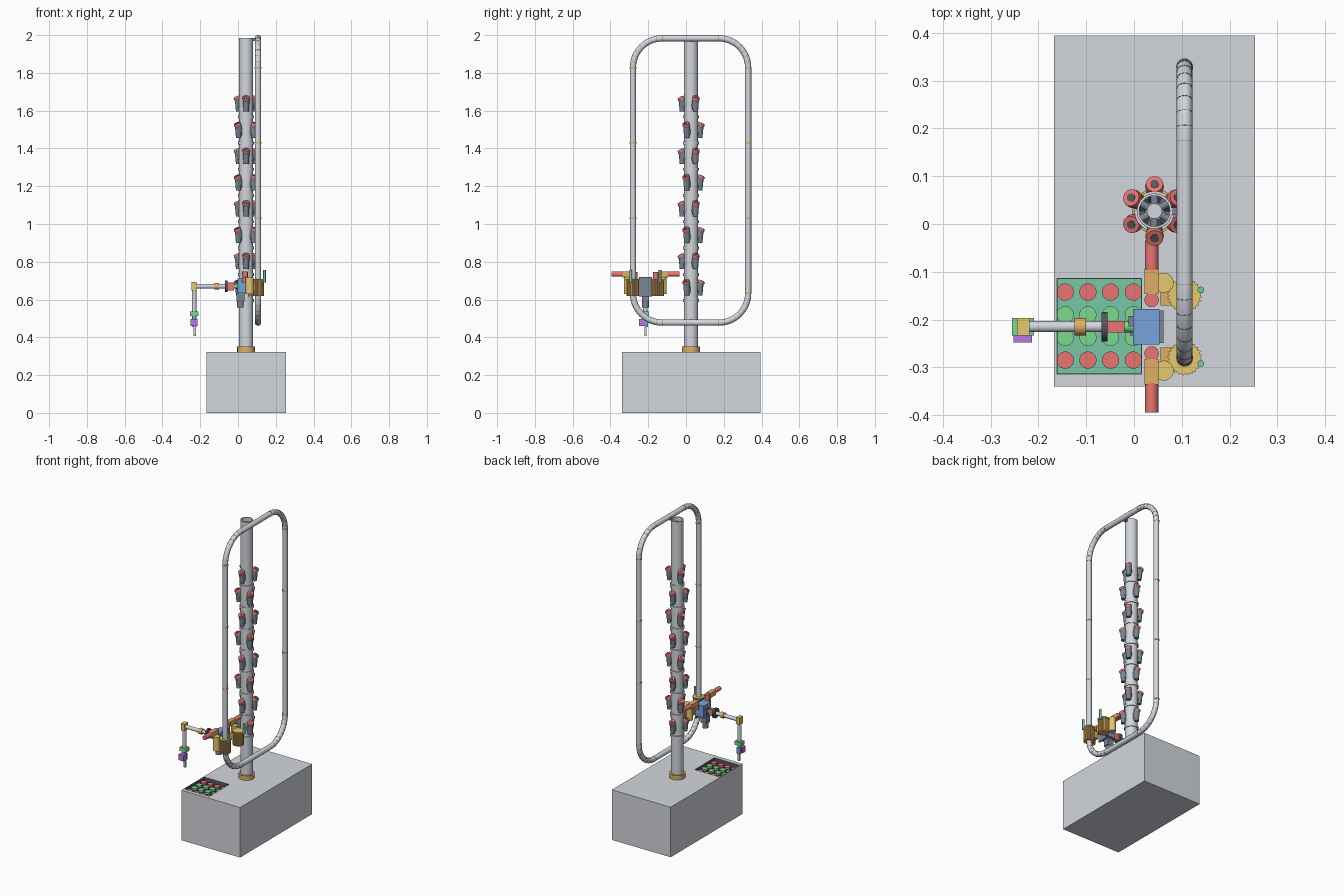
import bpy, bmesh, math
from mathutils import Vector, Matrix

old = bpy.data.objects.get("Cube")
if old:
    bpy.data.objects.remove(old, do_unlink=True)


def colour(name, r, g, b):
    m = bpy.data.materials.new(name)
    m.use_nodes = True
    m.diffuse_color = (r, g, b, 1)
    m.node_tree.nodes["Principled BSDF"].inputs["Base Color"].default_value = (r, g, b, 1)
    return m


grey = colour("steel grey", 0.65, 0.68, 0.72)
slate = colour("slate", 0.20, 0.23, 0.29)
dark = colour("charcoal", 0.09, 0.095, 0.105)
red = colour("red", 0.80, 0.18, 0.17)
green = colour("green", 0.20, 0.70, 0.27)
teal = colour("tray green", 0.19, 0.57, 0.38)
gold = colour("gold", 0.78, 0.58, 0.16)
bronze = colour("bronze", 0.75, 0.43, 0.13)
blue = colour("blue", 0.19, 0.36, 0.72)
purple = colour("purple", 0.50, 0.18, 0.75)


def finish(name, bm, mat, smooth=True):
    mesh = bpy.data.meshes.new(name)
    bmesh.ops.recalc_face_normals(bm, faces=bm.faces)
    bm.to_mesh(mesh)
    bm.free()
    mesh.materials.append(mat)
    if smooth:
        mesh.shade_smooth()
        mesh.set_sharp_from_angle(angle=math.radians(35))
    ob = bpy.data.objects.new(name, mesh)
    bpy.context.collection.objects.link(ob)
    return ob


def box(name, lo, hi, mat):
    lo, hi = Vector(lo), Vector(hi)
    bm = bmesh.new()
    bmesh.ops.create_cube(bm, size=1, matrix=Matrix.Translation((lo + hi) / 2)
                          @ Matrix.Diagonal((*(hi - lo), 1)))
    return finish(name, bm, mat, False)


def rod(name, a, b, r, mat, r2=None, sides=24, teeth=0):
    """Cylinder or cone from a to b; teeth is the depth of gear-like ridges."""
    a, b = Vector(a), Vector(b)
    bm = bmesh.new()
    bmesh.ops.create_cone(bm, cap_ends=True, segments=sides, radius1=r,
                          radius2=r if r2 is None else r2, depth=(b - a).length)
    if teeth:
        for v in bm.verts:
            step = round(math.atan2(v.co.y, v.co.x) / (2 * math.pi) * sides)
            if step % 4 < 2:
                v.co.xy *= 1 - teeth / r
    turn = (b - a).to_track_quat('Z', 'Y').to_matrix().to_4x4()
    bm.transform(Matrix.Translation((a + b) / 2) @ turn)
    return finish(name, bm, mat)


def pipe(name, x, y, z0, z1, outer, inner, mat, sides=40):
    """Hollow upright pipe spun from a rectangular profile."""
    bm = bmesh.new()
    pts = [(outer, z0), (outer, z1), (inner, z1), (inner, z0)]
    vs = [bm.verts.new((x + r, y, z)) for r, z in pts]
    es = [bm.edges.new((vs[i], vs[(i + 1) % 4])) for i in range(4)]
    bmesh.ops.spin(bm, geom=vs + es, cent=(x, y, 0), axis=(0, 0, 1),
                   angle=2 * math.pi, steps=sides)
    bmesh.ops.remove_doubles(bm, verts=bm.verts, dist=1e-5)
    return finish(name, bm, mat)


# Base cabinet with a dark-lined recess for the seedling tray
TOP = 0.323
FLOOR = TOP - 0.06
TX0, TX1, TY0, TY1 = -0.162, 0.017, -0.315, -0.113
base = box("base_cabinet", (-0.167, -0.34, 0), (0.253, 0.395, TOP), grey)
cutter = box("recess_cutter", (TX0, TY0, FLOOR), (TX1, TY1, TOP + 0.1), grey)
cut = base.modifiers.new("recess", 'BOOLEAN')
cut.operation, cut.object = 'DIFFERENCE', cutter
bpy.context.view_layer.objects.active = base
bpy.ops.object.modifier_apply(modifier="recess")
bpy.data.objects.remove(cutter, do_unlink=True)
box("tray_floor", (TX0, TY0, FLOOR), (TX1, TY1, FLOOR + 0.008), teal)
for x in (TX0, TX1 - 0.002):
    box("recess_lining", (x, TY0, FLOOR), (x + 0.002, TY1, TOP - 0.001), dark)
for y in (TY0, TY1 - 0.002):
    box("recess_lining", (TX0, y, FLOOR), (TX1, y + 0.002, TOP - 0.001), dark)
for row in range(4):
    for col in range(4):
        x, y = -0.144 + 0.0475 * col, -0.285 + 0.0475 * row
        rod("pot", (x, y, FLOOR + 0.008), (x, y, TOP - 0.024), 0.015, dark, 0.0175)
        rod("pot_plug", (x, y, TOP - 0.024), (x, y, TOP - 0.015), 0.018,
            red if row in (0, 3) else green)

# Growing column
PX, PY = 0.043, 0.027
pipe("column_foot", PX, PY, TOP, 0.352, 0.047, 0.02, bronze)
pipe("column", PX, PY, TOP, 1.985, 0.037, 0.032, grey)
rod("inner_pipe", (PX, PY, TOP), (PX, PY, 1.965), 0.016, grey)
for k in range(6):
    a = math.radians(30 + 60 * k)
    d = Vector((math.cos(a), math.sin(a), 0))
    p = Vector((PX, PY, 1.94))
    rod("inner_spoke", p + d * 0.015, p + d * 0.032, 0.008, slate, sides=12)

# Tiers of three planting pods, each tier turned by a sixth
for tier in range(8):
    z = 1.655 - 0.139 * tier
    pipe("tier_collar", PX, PY, z - 0.095, z - 0.08, 0.042, 0.034, grey)
    for k in range(3):
        a = math.radians(-90 + 120 * k + 60 * (tier % 2))
        d, up = Vector((math.cos(a), math.sin(a), 0)), Vector((0, 0, 1))
        c = Vector((PX, PY, z))
        axis = (d * 0.45 + up * 0.9).normalized()
        mouth = c + d * 0.051 + up * 0.006
        rod("pod_socket", c + d * 0.028 - up * 0.045, mouth, 0.015, slate, 0.018, 20)
        rod("pod_cup", c + d * 0.046 - up * 0.06, c + d * 0.048 - up * 0.008,
            0.014, slate, 0.017, 20)
        rod("pod_cap", mouth, mouth + axis * 0.013, 0.0195, red, 0.018, 20)
        rod("pod_opening", mouth + axis * 0.012, mouth + axis * 0.0142, 0.009, dark, sides=16)

# Rounded guide loop
LX, Y0, Y1, Z0, Z1, R = 0.106, -0.281, 0.329, 0.478, 1.983, 0.155
corners = [(Y1 - R, Z1 - R, 0), (Y0 + R, Z1 - R, 90), (Y0 + R, Z0 + R, 180), (Y1 - R, Z0 + R, 270)]


def on_corner(c, deg):
    a = math.radians(c[2] + deg)
    return (Vector((LX, c[0] + R * math.cos(a), c[1] + R * math.sin(a))),
            Vector((0, -math.sin(a), math.cos(a))))


path = [on_corner(c, 90 * i / 16)[0] for c in corners for i in range(17)]
curve = bpy.data.curves.new("guide_loop", 'CURVE')
curve.dimensions = '3D'
curve.bevel_depth, curve.bevel_resolution = 0.0165, 4
spline = curve.splines.new('POLY')
spline.points.add(len(path) - 1)
for point, co in zip(spline.points, path):
    point.co = (*co, 1)
spline.use_cyclic_u = True
curve.materials.append(grey)
loop = bpy.data.objects.new("guide_loop", curve)
bpy.context.collection.objects.link(loop)

for c in corners:
    for i in range(9):
        p, t = on_corner(c, i * 90 / 8)
        rod("loop_seam", p - t * 0.0007, p + t * 0.0007, 0.0169, slate, sides=20)
for y in (Y0, Y1):
    for z in (Z0 + R, 1.03, 1.43, Z1 - R):
        rod("loop_joint", (LX, y, z - 0.004), (LX, y, z + 0.004), 0.0178, bronze)
box("loop_clip", (0.075, PY - 0.008, 1.968), (0.1, PY + 0.008, 1.985), slate)

# Twin drive rollers and grippers, mirrored about the carriage centre
CY = -0.215
for s in (-1, 1):
    y = CY + s * 0.066
    rod("drive_drum", (LX, y, 0.618), (LX, y, 0.7), 0.033, bronze, sides=64, teeth=0.004)
    rod("drive_gear", (LX, y, 0.7), (LX, y, 0.71), 0.036, gold, sides=96, teeth=0.003)
    rod("idler_gear", (0.062, CY + s * 0.092, 0.63), (0.062, CY + s * 0.092, 0.72), 0.021, gold)
    box("roller_bracket", (0.055, y - 0.022, 0.645), (0.09, y + 0.022, 0.69), bronze)
    rod("guide_pin", (0.14, CY + s * 0.077, 0.69), (0.14, CY + s * 0.077, 0.757), 0.007, teal, sides=12)
    box("actuator_block", (0.022, CY + s * 0.068, 0.718), (0.051, CY + s * 0.121, 0.748), bronze)
    rod("actuator", (0.037, CY + s * 0.118, 0.735), (0.037, CY + s * 0.18, 0.735), 0.014, red)
    rod("actuator_knob", (0.037, CY + s * 0.056, 0.69), (0.037, CY + s * 0.056, 0.745), 0.015, red)

# Carriage
box("carriage_plate", (0.053, CY - 0.034, 0.615), (0.062, CY + 0.034, 0.72), slate)
box("carriage_body", (-0.002, CY - 0.037, 0.635), (0.053, CY + 0.037, 0.712), blue)
rod("carriage_motor", (0.012, CY, 0.557), (0.012, CY, 0.635), 0.018, slate)
box("motor_mount", (-0.008, CY - 0.018, 0.59), (0.034, CY + 0.018, 0.636), slate)

# Reaching arm
AZ = 0.67
box("arm_pivot_block", (-0.011, CY, AZ - 0.02), (-0.002, CY + 0.022, AZ + 0.02), slate)
rod("arm_pivot", (-0.02, CY, AZ), (-0.002, CY, AZ), 0.012, green)
box("arm_joint_cover", (-0.055, CY - 0.012, AZ - 0.021), (-0.02, CY + 0.012, AZ + 0.021), red)
rod("arm_disc", (-0.068, CY, AZ), (-0.055, CY, AZ), 0.031, dark)
rod("arm_neck", (-0.1, CY, AZ), (-0.066, CY, AZ), 0.0115, grey)
rod("arm_sleeve", (-0.125, CY, AZ), (-0.1, CY, AZ), 0.018, bronze)
rod("arm_tube", (-0.225, CY, AZ), (-0.12, CY, AZ), 0.0115, grey)

# Wrist and hanging tool
TX = -0.232
box("wrist_elbow", (TX - 0.013, CY - 0.018, 0.648), (TX + 0.013, CY + 0.018, 0.692), gold)
rod("drop_tube", (TX, CY, 0.53), (TX, CY, 0.65), 0.0115, grey)
box("tool_flange", (TX - 0.023, CY - 0.018, 0.512), (TX + 0.023, CY + 0.018, 0.536), green)
rod("tool_neck", (TX, CY, 0.49), (TX, CY, 0.515), 0.012, blue)
box("gripper_motor", (TX - 0.02, CY - 0.033, 0.46), (TX + 0.018, CY - 0.002, 0.496), purple)
box("gripper_body", (TX - 0.012, CY - 0.003, 0.455), (TX + 0.012, CY + 0.014, 0.496), blue)
box("gripper_finger", (TX - 0.004, CY - 0.006, 0.408), (TX + 0.01, CY + 0.006, 0.458), grey)
